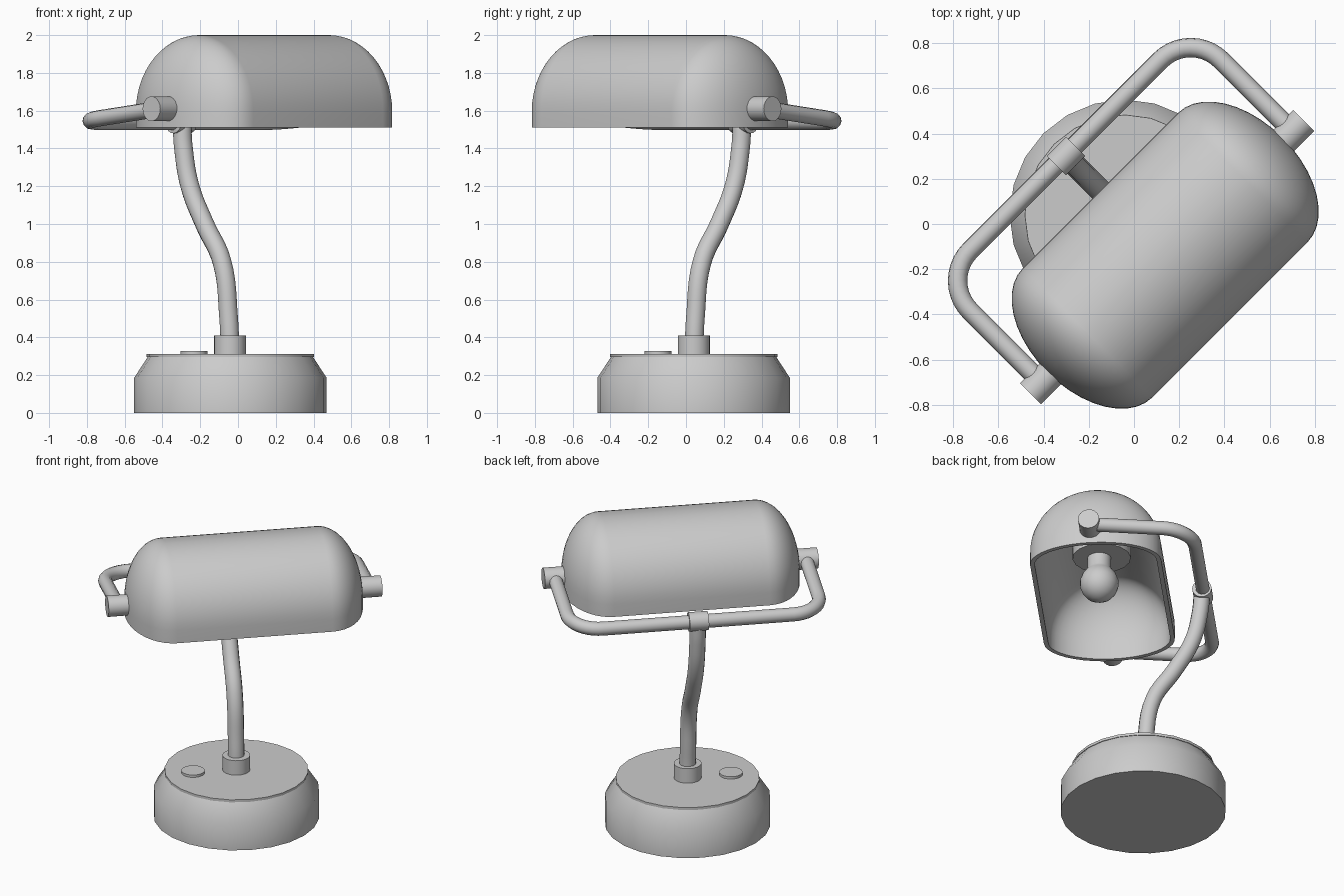
import bpy, bmesh, math
from mathutils import Matrix, Vector

if "Cube" in bpy.data.objects:
    bpy.data.objects.remove(bpy.data.objects["Cube"])

TURN = math.radians(45)      # whole lamp is turned 45 degrees about z
BACK = 0.057                 # base centre, behind the origin (local +y is back)


def finish(ob, smooth=True):
    ob.rotation_euler.z = TURN
    bpy.ops.object.select_all(action='DESELECT')
    ob.select_set(True)
    bpy.context.view_layer.objects.active = ob
    if smooth:
        bpy.ops.object.shade_smooth_by_angle(angle=math.radians(35))
    return ob


def from_bmesh(name, bm):
    me = bpy.data.meshes.new(name)
    bm.to_mesh(me)
    bm.free()
    ob = bpy.data.objects.new(name, me)
    bpy.context.collection.objects.link(ob)
    return ob


def lathe(name, profile, centre=(0, 0, 0), along_x=False, sides=24):
    """Turn an (r, z) profile into a closed solid."""
    bm = bmesh.new()
    rings = []
    for r, z in profile:
        rings.append([bm.verts.new((r * math.cos(2 * math.pi * i / sides),
                                    r * math.sin(2 * math.pi * i / sides), z))
                      for i in range(sides)])
    for a, b in zip(rings, rings[1:]):
        for i in range(sides):
            j = (i + 1) % sides
            bm.faces.new((a[i], a[j], b[j], b[i]))
    bm.faces.new(rings[0][::-1])
    bm.faces.new(rings[-1])
    m = Matrix.Translation(centre)
    if along_x:
        m = m @ Matrix.Rotation(math.pi / 2, 4, 'Y')
    bm.transform(m)
    return finish(from_bmesh(name, bm))


def tube(name, points, radius, smooth_path=False):
    """Round tube along a path."""
    cu = bpy.data.curves.new(name, 'CURVE')
    cu.dimensions = '3D'
    cu.bevel_depth = radius
    cu.bevel_resolution = 4
    cu.use_fill_caps = True
    if smooth_path:
        sp = cu.splines.new('BEZIER')
        sp.bezier_points.add(len(points) - 1)
        sp.resolution_u = 6
        for bp, p in zip(sp.bezier_points, points):
            bp.co = p
            bp.handle_left_type = bp.handle_right_type = 'AUTO'
    else:
        sp = cu.splines.new('POLY')
        sp.points.add(len(points) - 1)
        for q, p in zip(sp.points, points):
            q.co = (*p, 1)
    ob = bpy.data.objects.new(name, cu)
    bpy.context.collection.objects.link(ob)
    finish(ob, False)
    bpy.ops.object.convert(target='MESH')
    return finish(bpy.context.object)


# Base, its top plate, button and stem socket
lathe("base", [(0.51, 0), (0.51, 0.185), (0.435, 0.30)], (0, BACK, 0))
lathe("base_top_plate", [(0.443, 0.295), (0.443, 0.312)], (0, BACK, 0))
lathe("switch_button", [(0.072, 0.30), (0.072, 0.328)], (-0.27, 0.06, 0), sides=16)
lathe("stem_socket", [(0.085, 0.30), (0.085, 0.41)], (0, BACK + 0.002, 0))

# S-shaped stem
stem = [(0.059, 0.33), (0.07, 0.5), (0.12, 0.8), (0.25, 1.0), (0.36, 1.2),
        (0.408, 1.4), (0.42, 1.53)]
tube("stem", [(0, y, z) for y, z in stem], 0.051, True)

# Bracket arm: U shape with rounded corners, rising to the pivots
W, V, R = 0.785, 0.43, 0.19
half = [(W, -0.2)]
half += [(W - R + R * math.cos(a), V - R + R * math.sin(a))
         for a in (math.radians(9 * i) for i in range(11))]
half = [(x, y, 1.61 - 0.07 * (y + 0.2) / (V + 0.2)) for x, y in half]
tube("bracket_arm", half + [(-x, y, z) for x, y, z in reversed(half)], 0.043)
lathe("bracket_collar", [(0.06, -0.06), (0.06, 0.06)], (0, 0.425, 1.54), True, 20)

# Pivot caps at both ends of the shade
for name, s in (("pivot_cap_right", 1), ("pivot_cap_left", -1)):
    lathe(name, [(0.066, -0.065), (0.066, 0.065)], (s * 0.79, -0.207, 1.61), True, 20)

# Shade: half-round trough with ellipsoid ends and a short straight rim
L, A, B, N, M = 0.485, 0.25, 0.405, 20, 14
levels = [(1, 1.51)] + [(math.cos(t), 1.595 + B * math.sin(t))
                        for t in (math.pi / 2 * i / M for i in range(M + 1))]
bm = bmesh.new()
rows = []
for k, z in levels:
    row = []
    for s in (1, -1):
        for i in range(N + 1):
            t = math.pi * (i / N - 0.5)
            row.append(bm.verts.new((s * (L + A * k * math.cos(t)),
                                     -0.195 + s * B * k * math.sin(t), z)))
    rows.append(row)
for a, b in zip(rows, rows[1:]):
    for i in range(len(a)):
        j = (i + 1) % len(a)
        bm.faces.new((a[i], a[j], b[j], b[i]))
bmesh.ops.remove_doubles(bm, verts=bm.verts, dist=0.0005)
shade = from_bmesh("shade", bm)
mod = shade.modifiers.new("thickness", 'SOLIDIFY')
mod.thickness = 0.028
mod.offset = -1
bpy.context.view_layer.objects.active = shade
shade.select_set(True)
finish(shade, False)
bpy.ops.object.modifier_apply(modifier=mod.name)
finish(shade)

# Bulb holder and bulb inside the shade
lathe("bulb_holder", [(0.18, 1.82), (0.18, 1.94)], (0, -0.2, 0), sides=16)
bulb = [(0.12 * math.sin(a), 1.64 - 0.12 * math.cos(a))
        for a in (math.radians(d) for d in (2, 20, 40, 60, 80, 100, 120, 135))]
lathe("bulb", bulb + [(0.073, 1.745), (0.073, 1.83)], (0, -0.215, 0))
